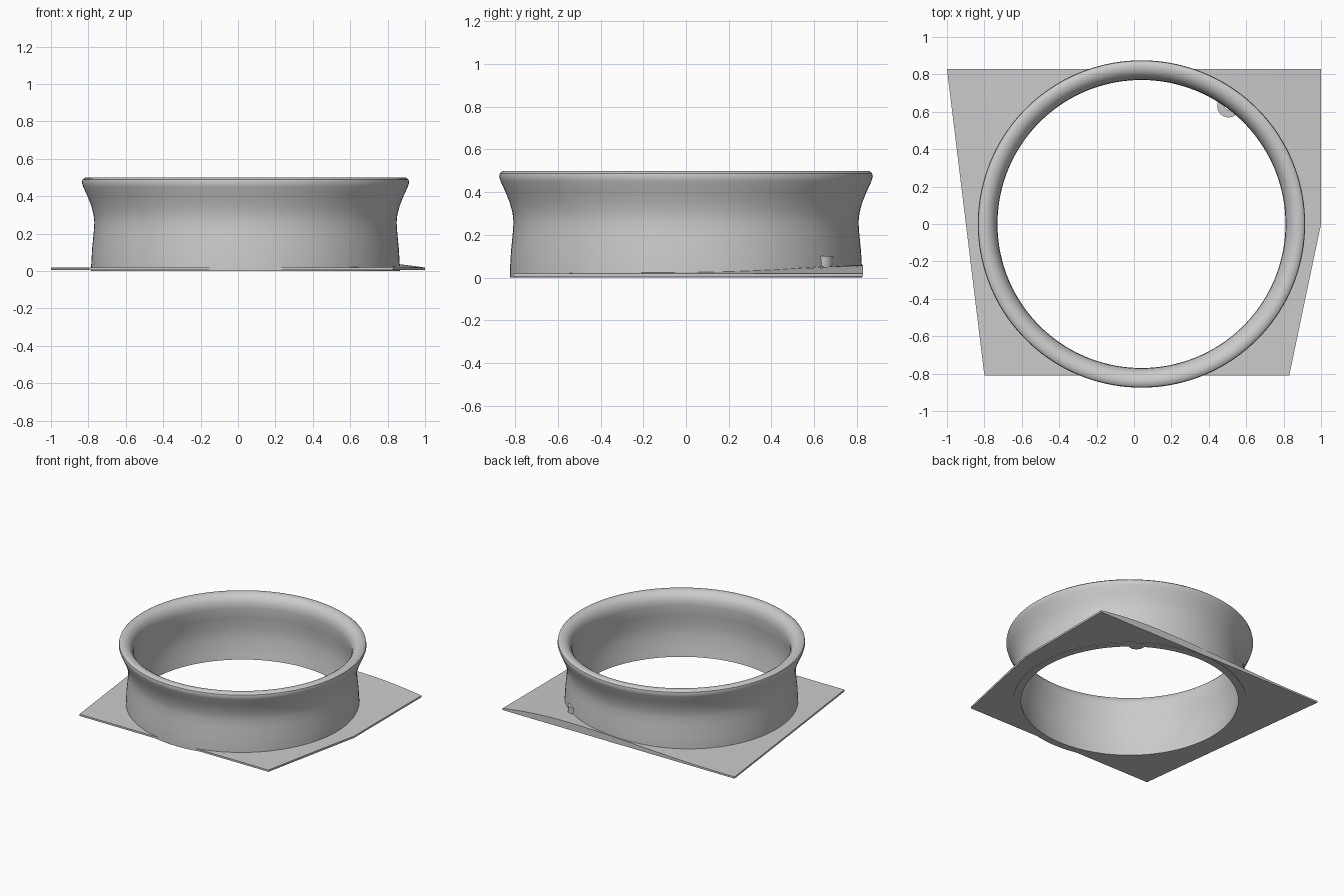
import bpy, bmesh, math
from mathutils import Vector

if "Cube" in bpy.data.objects:
    bpy.data.objects.remove(bpy.data.objects["Cube"])

grey = bpy.data.materials.new("plain_grey")
grey.use_nodes = True
grey.diffuse_color = (0.6, 0.6, 0.6, 1)
grey.node_tree.nodes["Principled BSDF"].inputs["Base Color"].default_value = (0.6, 0.6, 0.6, 1)

CENTRE = Vector((0.04, 0.0, 0.0))


def finish(bm, name, angle=35):
    bmesh.ops.recalc_face_normals(bm, faces=bm.faces)
    mesh = bpy.data.meshes.new(name)
    bm.to_mesh(mesh)
    bm.free()
    mesh.materials.append(grey)
    obj = bpy.data.objects.new(name, mesh)
    bpy.context.collection.objects.link(obj)
    bpy.ops.object.select_all(action="DESELECT")
    obj.select_set(True)
    bpy.context.view_layer.objects.active = obj
    bpy.ops.object.shade_smooth_by_angle(angle=math.radians(angle))
    return obj


def loft(bm, loops):
    """Join closed loops of points, the last one back to the first."""
    rows = [[bm.verts.new(p) for p in loop] for loop in loops]
    for a, b in zip(rows, rows[1:] + rows[:1]):
        for i in range(len(a)):
            j = (i + 1) % len(a)
            bm.faces.new((a[i], a[j], b[j], b[i]))


def lathe(name, profile, centre, segments):
    bm = bmesh.new()
    turns = [math.tau * i / segments for i in range(segments)]
    loft(bm, [[centre + Vector((r * math.cos(t), r * math.sin(t), z)) for t in turns]
              for r, z in profile])
    return finish(bm, name)


# Flared collar: outside wall, rolled lip, inside wall with a shallow crease
collar_profile = [
    (0.825, 0.0), (0.825, 0.03), (0.82, 0.12), (0.812, 0.2), (0.808, 0.26),
    (0.812, 0.3), (0.825, 0.35), (0.845, 0.4), (0.868, 0.45), (0.875, 0.472),
    (0.872, 0.488), (0.86, 0.498), (0.84, 0.5), (0.82, 0.496), (0.8, 0.484),
    (0.783, 0.462), (0.773, 0.435), (0.77, 0.4), (0.78, 0.32), (0.796, 0.225),
    (0.793, 0.16), (0.786, 0.09), (0.776, 0.035), (0.77, 0.0),
]
lathe("collar", collar_profile, CENTRE, 144)

# Small vertical drain tube through the collar wall
lathe("drain_tube", [(0.06, 0.005), (0.06, 0.1), (0.02, 0.1), (0.02, 0.005)],
      Vector((0.505, 0.63, 0)), 32)

# Base plate: flat underside, top swelling towards the back
outline = [Vector(p) for p in
           [(1, 0.83), (-1, 0.83), (-0.8, -0.81), (0.83, -0.81), (1, 0)]]


def edge_distance(direction):
    """Distance from the collar axis to the outline along a direction."""
    best = 9.0
    origin = CENTRE.to_2d()
    for p, q in zip(outline, outline[1:] + outline[:1]):
        side = q - p
        cross = direction.x * side.y - direction.y * side.x
        if abs(cross) > 1e-9:
            d = p - origin
            t = (d.x * side.y - d.y * side.x) / cross
            u = (d.x * direction.y - d.y * direction.x) / cross
            if t > 0 and -1e-5 <= u <= 1 + 1e-5:
                best = min(best, t)
    return best


def top_height(x, y):
    if x > 0.45:
        swell = 1 - ((x - 0.45) / 0.55) ** 2
    else:
        swell = 0.5 + 0.5 * math.cos(math.pi * min(1, (0.45 - x) / 1.3))
    rise = max(0, (y + 0.81) / 1.64) ** 1.5
    return 0.018 + 0.042 * max(0, swell) * rise


angles = [math.tau * i / 144 for i in range(144)]
for corner in outline:
    d = corner - CENTRE.to_2d()
    a = math.atan2(d.y, d.x) % math.tau
    angles = [t for t in angles if abs(t - a) > 0.01] + [a]
angles.sort()

steps = 6
top, bottom = [], []
for k in range(steps + 1):
    upper, lower = [], []
    for a in angles:
        direction = Vector((math.cos(a), math.sin(a)))
        r = 0.785 + (edge_distance(direction) - 0.785) * k / steps
        p = CENTRE.to_2d() + direction * r
        upper.append((p.x, p.y, top_height(p.x, p.y)))
        lower.append((p.x, p.y, 0.004))
    top.append(upper)
    bottom.append(lower)
plate = bmesh.new()
loft(plate, top + bottom[::-1])
finish(plate, "base_plate")
